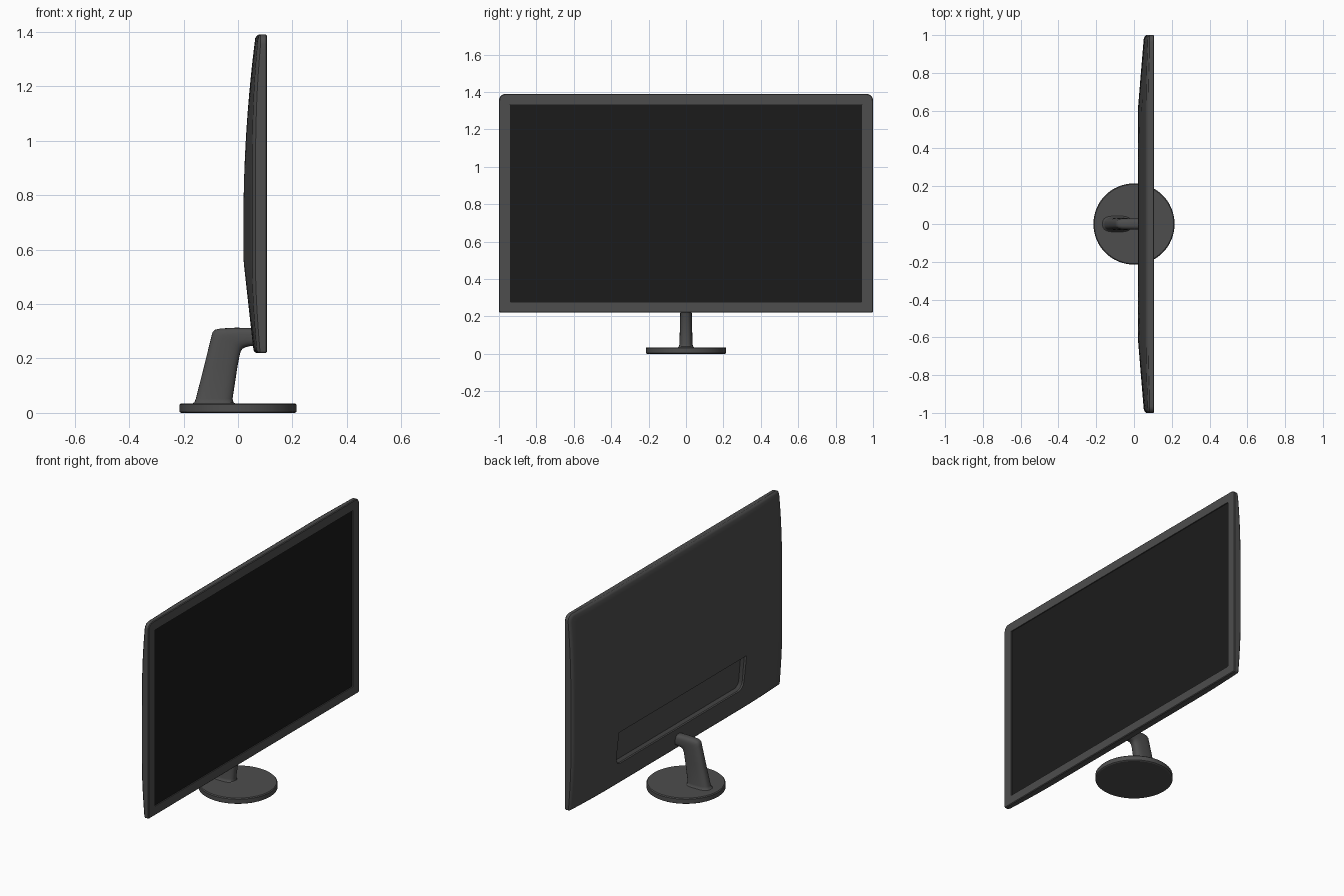
import bpy, bmesh, math

if "Cube" in bpy.data.objects:
    bpy.data.objects.remove(bpy.data.objects["Cube"])


def material(name, v):
    m = bpy.data.materials.new(name)
    m.diffuse_color = (v, v, v, 1)
    m.use_nodes = True
    m.node_tree.nodes["Principled BSDF"].inputs["Base Color"].default_value = m.diffuse_color
    return m


BODY = material("dark_plastic", 0.075)
GLASS = material("black_screen", 0.011)


def loft(name, rings, mat):
    """Skin a list of equal-length point loops and cap both ends."""
    bm = bmesh.new()
    loops = [[bm.verts.new(p) for p in r] for r in rings]
    n = len(loops[0])
    for a, b in zip(loops, loops[1:]):
        for i in range(n):
            j = (i + 1) % n
            bm.faces.new((a[i], a[j], b[j], b[i]))
    bm.faces.new(loops[0])
    bm.faces.new(loops[-1])
    bmesh.ops.recalc_face_normals(bm, faces=bm.faces)
    me = bpy.data.meshes.new(name)
    bm.to_mesh(me)
    bm.free()
    ob = bpy.data.objects.new(name, me)
    bpy.context.collection.objects.link(ob)
    me.materials.append(mat)
    return ob


def smooth(ob, deg=30):
    bpy.ops.object.select_all(action='DESELECT')
    ob.select_set(True)
    bpy.context.view_layer.objects.active = ob
    bpy.ops.object.shade_smooth_by_angle(angle=math.radians(deg))


def rounded(hy, z0, z1, r_top, r_bot, n=20, seg=5):
    """Rounded rectangle in (y, z) with evenly divided sides."""
    corners = [(hy - r_bot, z0 + r_bot, r_bot, -90), (hy - r_top, z1 - r_top, r_top, 0),
               (-hy + r_top, z1 - r_top, r_top, 90), (-hy + r_bot, z0 + r_bot, r_bot, 180)]
    arcs = [[(cy + r * math.cos(math.radians(a + 90 * k / seg)),
              cz + r * math.sin(math.radians(a + 90 * k / seg))) for k in range(seg + 1)]
            for cy, cz, r, a in corners]
    pts = []
    for i, arc in enumerate(arcs):
        pts += arc
        (y0, w0), (y1, w1) = arc[-1], arcs[(i + 1) % 4][0]
        pts += [(y0 + (y1 - y0) * k / n, w0 + (w1 - w0) * k / n) for k in range(1, n)]
    return pts


def at_x(x, pts):
    return [(x, y, z) for y, z in pts]


def back_x(y, z):
    """Gently bulged rear surface of the housing."""
    a = 0.033 * max(0, abs(y) - 0.6) / 0.4
    b = 0.045 * ((z - 0.7) / 0.69) ** 2 if z > 0.7 else 0.038 * max(0, 0.56 - z) / 0.34
    return min(0.072, 0.02 + math.hypot(a, b))


# Housing: bezel step, rim and bulged back
outer = rounded(1.0, 0.22, 1.39, 0.035, 0.008)
front = rounded(0.996, 0.224, 1.386, 0.032, 0.006)
opening = rounded(0.94, 0.275, 1.333, 0.002, 0.002)
rings = [at_x(0.096, opening), at_x(0.106, opening), at_x(0.106, front), at_x(0.102, outer)]
rings.append([(back_x(y, z) + 0.011, y, z) for y, z in outer])
for s in (0.993, 0.98, 0.94, 0.88, 0.82, 0.75, 0.68, 0.61, 0.54, 0.46, 0.38, 0.3, 0.2, 0.1, 0.03):
    ring = [(y * s, 0.7 + (z - 0.7) * s) for y, z in outer]
    rings.append([(back_x(y, z) + (0.004 if s > 0.99 else 0), y, z) for y, z in ring])
housing = loft("screen_housing", rings, BODY)


# Recess in the lower back for the connectors
def floor_x(z, lift=0.0):
    return 0.068 - 0.018 * (z - 0.35) / 0.205 - lift


wide = rounded(0.605, 0.35, 0.555, 0.003, 0.045, 1)
narrow = rounded(0.59, 0.365, 0.552, 0.003, 0.035, 1)
cutter = loft("recess_cutter", [at_x(-0.05, wide),
                                [(floor_x(z, 0.014), y, z) for y, z in wide],
                                [(floor_x(z), y, z) for y, z in narrow]], BODY)
cutter.hide_render = True
mod = housing.modifiers.new("recess", 'BOOLEAN')
mod.operation = 'DIFFERENCE'
mod.solver = 'EXACT'
mod.object = cutter
bpy.context.view_layer.objects.active = housing
bpy.ops.object.modifier_apply(modifier=mod.name)
bpy.data.objects.remove(cutter)
smooth(housing)

# Display panel
loft("display_panel", [at_x(x, rounded(0.94, 0.275, 1.333, 0.002, 0.002, 1, 1))
                       for x in (0.094, 0.1)], GLASS)

# Round foot
N = 64
foot = loft("round_base", [[(r * math.cos(math.tau * i / N), r * math.sin(math.tau * i / N), z)
                            for i in range(N)]
                           for r, z in ((0.209, 0), (0.215, 0.004), (0.215, 0.03), (0.21, 0.035))], BODY)
smooth(foot)

# Bent neck: back point, front point (x, z) and half width of each section
sections = [((-0.170, 0.033), (-0.008, 0.033), 0.045), ((-0.160, 0.039), (-0.017, 0.039), 0.038),
            ((-0.155, 0.052), (-0.020, 0.052), 0.035), ((-0.125, 0.170), (-0.002, 0.170), 0.032),
            ((-0.098, 0.280), (0.006, 0.212), 0.030), ((-0.093, 0.297), (0.011, 0.228), 0.030),
            ((-0.083, 0.306), (0.017, 0.236), 0.030), ((-0.065, 0.310), (0.026, 0.241), 0.030),
            ((-0.010, 0.313), (0.042, 0.245), 0.030), ((0.075, 0.312), (0.075, 0.246), 0.030)]
neck_rings = []
for (bx, bz), (fx, fz), w in sections:
    ring = []
    for i in range(32):
        c, s = math.cos(math.tau * i / 32), math.sin(math.tau * i / 32)
        u = 0.5 + 0.5 * math.copysign(abs(c) ** 0.7, c)
        ring.append((bx + (fx - bx) * u, w * math.copysign(abs(s) ** 0.7, s), bz + (fz - bz) * u))
    neck_rings.append(ring)
neck = loft("stand_neck", neck_rings, BODY)
smooth(neck, 40)
